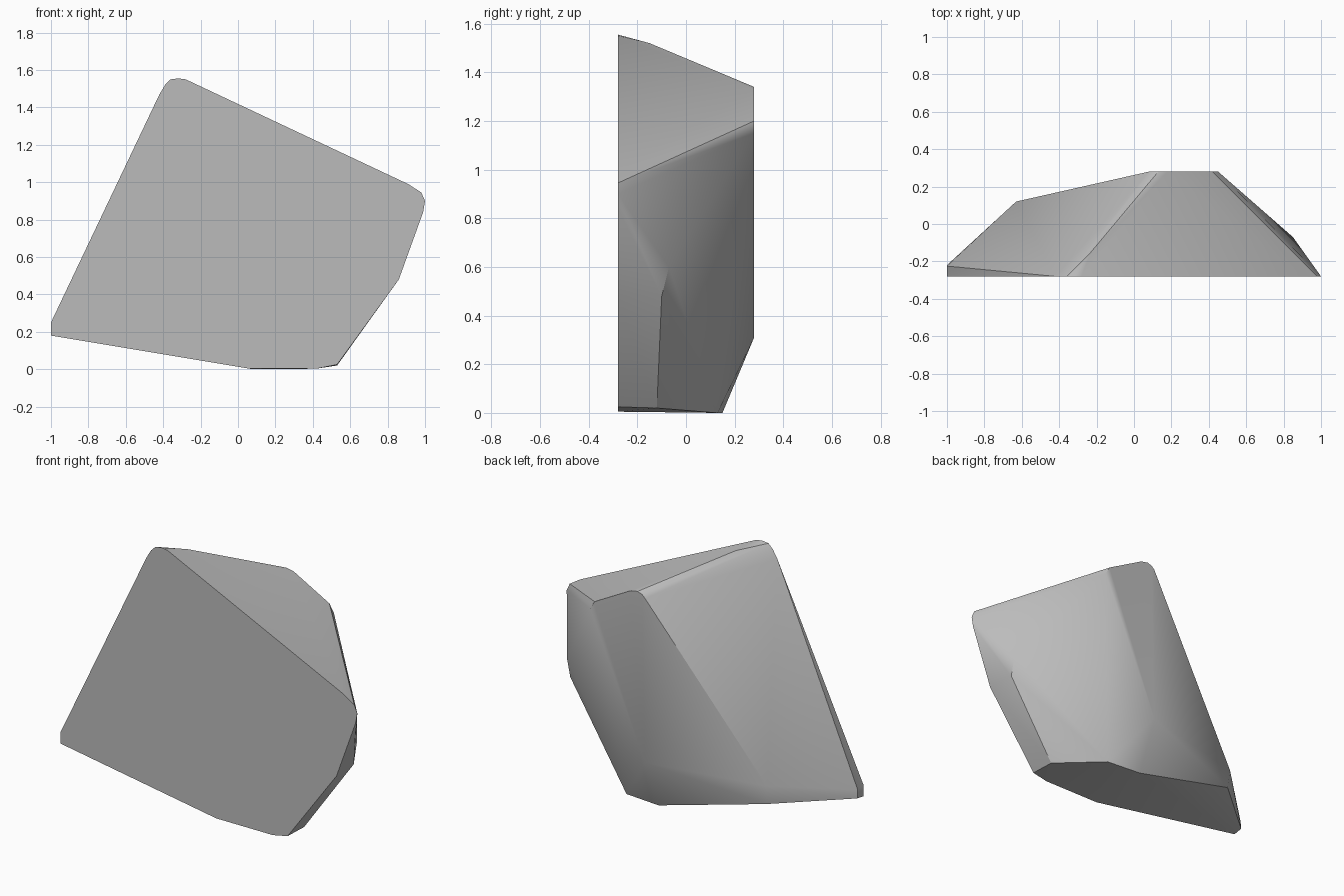
import bpy, bmesh

if "Cube" in bpy.data.objects:
    bpy.data.objects.remove(bpy.data.objects["Cube"])

Y_FRONT, Y_BACK = -0.28, 0.28

# Outline of the flat front face (x, z)
front_outline = [(-1, 0.25), (-1, 0.18), (0.05, 0.005), (0.43, 0.005), (0.53, 0.025),
                 (0.86, 0.48), (0.99, 0.84), (1, 0.90), (0.98, 0.945), (0.91, 0.99),
                 (-0.28, 1.55), (-0.32, 1.555), (-0.36, 1.55), (-0.39, 1.52), (-0.42, 1.47)]

# Outline of the smaller back face (x, z)
back_outline = [(0.08, 0.31), (0.08, 1.31), (0.10, 1.33), (0.13, 1.34), (0.18, 1.33),
                (0.42, 1.20), (0.45, 1.15)]

# Chipped corners between the two faces (x, y, z)
chips = [(-1, -0.22, 0.19), (-1, -0.225, 0.24),
         (-0.63, 0.12, 0.295), (-0.62, 0.11, 0.18),
         (0.08, 0.15, 0), (0.31, 0.13, 0), (0.53, -0.12, 0.02),
         (0.85, -0.10, 0.48), (0.85, -0.07, 0.60), (-0.23, -0.15, 1.52)]

points = ([(x, Y_FRONT, z) for x, z in front_outline]
          + [(x, Y_BACK, z) for x, z in back_outline] + chips)

# Rock: convex block wrapped around the corners
bm = bmesh.new()
for p in points:
    bm.verts.new(p)
hull = bmesh.ops.convex_hull(bm, input=bm.verts)
loose = [v for v in bm.verts if not v.link_faces]
bmesh.ops.delete(bm, geom=loose, context='VERTS')
bmesh.ops.dissolve_limit(bm, angle_limit=0.01, verts=bm.verts, edges=bm.edges)
bmesh.ops.recalc_face_normals(bm, faces=bm.faces)
mesh = bpy.data.meshes.new("rock")
bm.to_mesh(mesh)
bm.free()

rock = bpy.data.objects.new("rock", mesh)
bpy.context.collection.objects.link(rock)

stone = bpy.data.materials.new("grey stone")
stone.diffuse_color = (0.5, 0.5, 0.5, 1)
stone.use_nodes = True
stone.node_tree.nodes["Principled BSDF"].inputs["Base Color"].default_value = stone.diffuse_color
mesh.materials.append(stone)

# Soft worn edges, crisp chips
bpy.context.view_layer.objects.active = rock
rock.select_set(True)
bpy.ops.object.shade_smooth_by_angle(angle=0.5)
